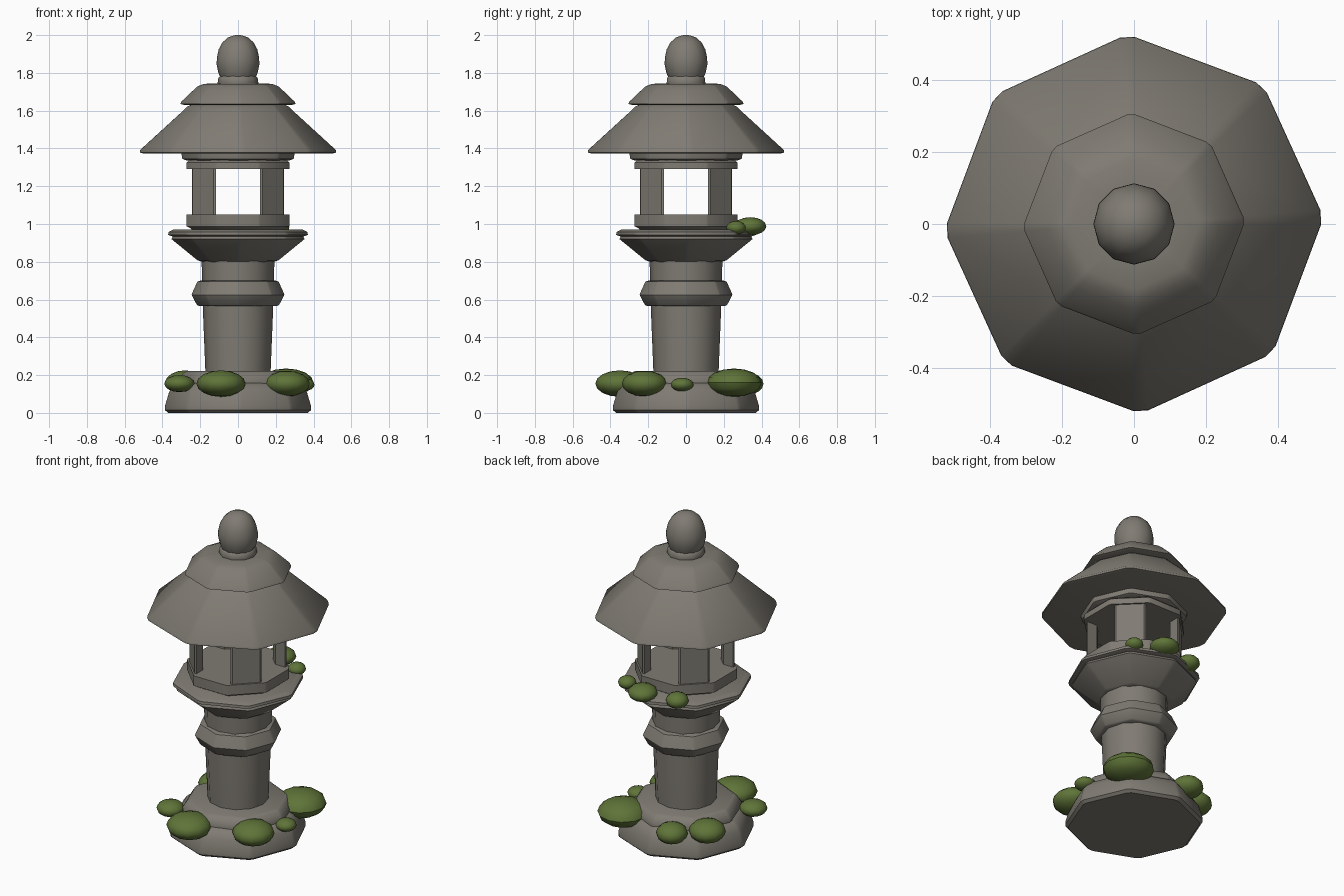
import bpy, bmesh, math
from math import radians, cos, sin, pi

if "Cube" in bpy.data.objects:
    bpy.data.objects.remove(bpy.data.objects["Cube"])


def material(name, col):
    m = bpy.data.materials.new(name)
    m.diffuse_color = (*col, 1)
    m.use_nodes = True
    m.node_tree.nodes["Principled BSDF"].inputs["Base Color"].default_value = m.diffuse_color
    return m


stone = material("weathered stone", (0.215, 0.2, 0.172))
moss = material("moss green", (0.115, 0.175, 0.04))


def finish(name, bm, mat, angle=40):
    bmesh.ops.recalc_face_normals(bm, faces=bm.faces)
    me = bpy.data.meshes.new(name)
    bm.to_mesh(me)
    bm.free()
    ob = bpy.data.objects.new(name, me)
    bpy.context.collection.objects.link(ob)
    me.materials.append(mat)
    bpy.ops.object.select_all(action='DESELECT')
    ob.select_set(True)
    bpy.context.view_layer.objects.active = ob
    bpy.ops.object.shade_smooth_by_angle(angle=radians(angle))
    return ob


def turned(name, profile, sides=8, rot=0.0, blunt=0.0):
    """Many-sided solid from (radius, height) points; blunt splits each corner in two."""
    angles = []
    for i in range(sides):
        a = 2 * pi * i / sides + radians(rot)
        angles += [a - radians(blunt), a + radians(blunt)] if blunt else [a]
    bm = bmesh.new()
    rings = [[bm.verts.new((r * cos(a), r * sin(a), z)) for a in angles] for r, z in profile]
    n = len(angles)
    for lo, hi in zip(rings, rings[1:]):
        for i in range(n):
            j = (i + 1) % n
            bm.faces.new((lo[i], lo[j], hi[j], hi[i]))
    bm.faces.new(rings[0])
    bm.faces.new(rings[-1])
    return finish(name, bm, stone)


# Foot of the lantern
turned("base", [(.37, 0), (.387, .015), (.387, .035), (.365, .11), (.34, .145), (.31, .16)],
       rot=1, blunt=2)
turned("plinth", [(.315, .15), (.315, .175), (.29, .212), (.27, .222)], rot=-2, blunt=2)

# Column and its collar
turned("column", [(.172, .2), (.188, .6), (.193, .82)], sides=12)
turned("collar", [(.205, .565), (.218, .572), (.246, .625), (.24, .64), (.215, .695), (.195, .702)],
       rot=1, blunt=2)

# Flared platform
turned("bowl", [(.19, .8), (.215, .808), (.352, .92), (.345, .935)], rot=1, blunt=2)
turned("platform", [(.35, .935), (.37, .942), (.368, .958), (.34, .972)], rot=-1, blunt=2)

# Fire box: sill ring, lintel ring and four corner walls around open windows
k = 1 / cos(pi / 8)
turned("fire_box_floor", [(.235 * k, .965), (.25 * k, .978), (.27 * k, .988), (.27 * k, 1.05)],
       rot=22.5, blunt=1.5)
turned("fire_box_lintel", [(.27 * k, 1.29), (.27 * k, 1.325), (.255 * k, 1.338)],
       rot=22.5, blunt=1.5)
for sx, sy, label in ((1, 1, "back_right"), (-1, 1, "back_left"),
                      (-1, -1, "front_left"), (1, -1, "front_right")):
    outline = [(.117, .243), (.13, .242), (.242, .13), (.243, .117), (.175, .117), (.117, .175)]
    bm = bmesh.new()
    lo = [bm.verts.new((x * sx, y * sy, 1.045)) for x, y in outline]
    hi = [bm.verts.new((x * sx, y * sy, 1.295)) for x, y in outline]
    bm.faces.new(lo)
    bm.faces.new(hi)
    for i in range(6):
        j = (i + 1) % 6
        bm.faces.new((lo[i], lo[j], hi[j], hi[i]))
    finish("fire_box_wall_" + label, bm, stone)

# Roof tiers
turned("roof_support", [(.27, 1.335), (.295, 1.345), (.3, 1.375), (.3, 1.39)], rot=1, blunt=2)
turned("roof", [(.5, 1.373), (.52, 1.378), (.518, 1.392), (.285, 1.605), (.268, 1.622), (.25, 1.63)],
       rot=2, blunt=2.2)
turned("roof_cap", [(.285, 1.63), (.305, 1.636), (.3, 1.648), (.24, 1.705), (.215, 1.728),
                    (.18, 1.742), (.1, 1.745)], rot=1.5, blunt=2)

# Finial on a short neck
turned("finial_neck", [(.105, 1.735), (.108, 1.745), (.104, 1.775), (.095, 1.783)], sides=10)
turned("finial", [(.092, 1.775), (.104, 1.8), (.113, 1.845), (.112, 1.88), (.102, 1.925),
                  (.082, 1.962), (.052, 1.988), (.02, 1.999), (.004, 2.0)], sides=12)

# Moss clumps: x, y, z, half width, half height
clumps = [
    (-.31, -.22, .155, .08, .045), (-.09, -.35, .155, .13, .07),
    (.26, -.22, .155, .12, .068), (.345, -.02, .15, .06, .036),
    (.255, .255, .16, .145, .075), (-.127, .32, .155, .09, .06),
    (-.28, .19, .16, .105, .065),
    (.22, .265, .98, .052, .036), (.06, .34, .988, .085, .048), (-.15, .3, .98, .065, .045),
]
for n, (x, y, z, w, h) in enumerate(clumps, 1):
    bm = bmesh.new()
    bmesh.ops.create_uvsphere(bm, u_segments=12, v_segments=8, radius=1)
    for v in bm.verts:
        v.co = (x + v.co.x * w, y + v.co.y * w, z + v.co.z * h)
    finish(f"moss_clump_{n}", bm, moss)
